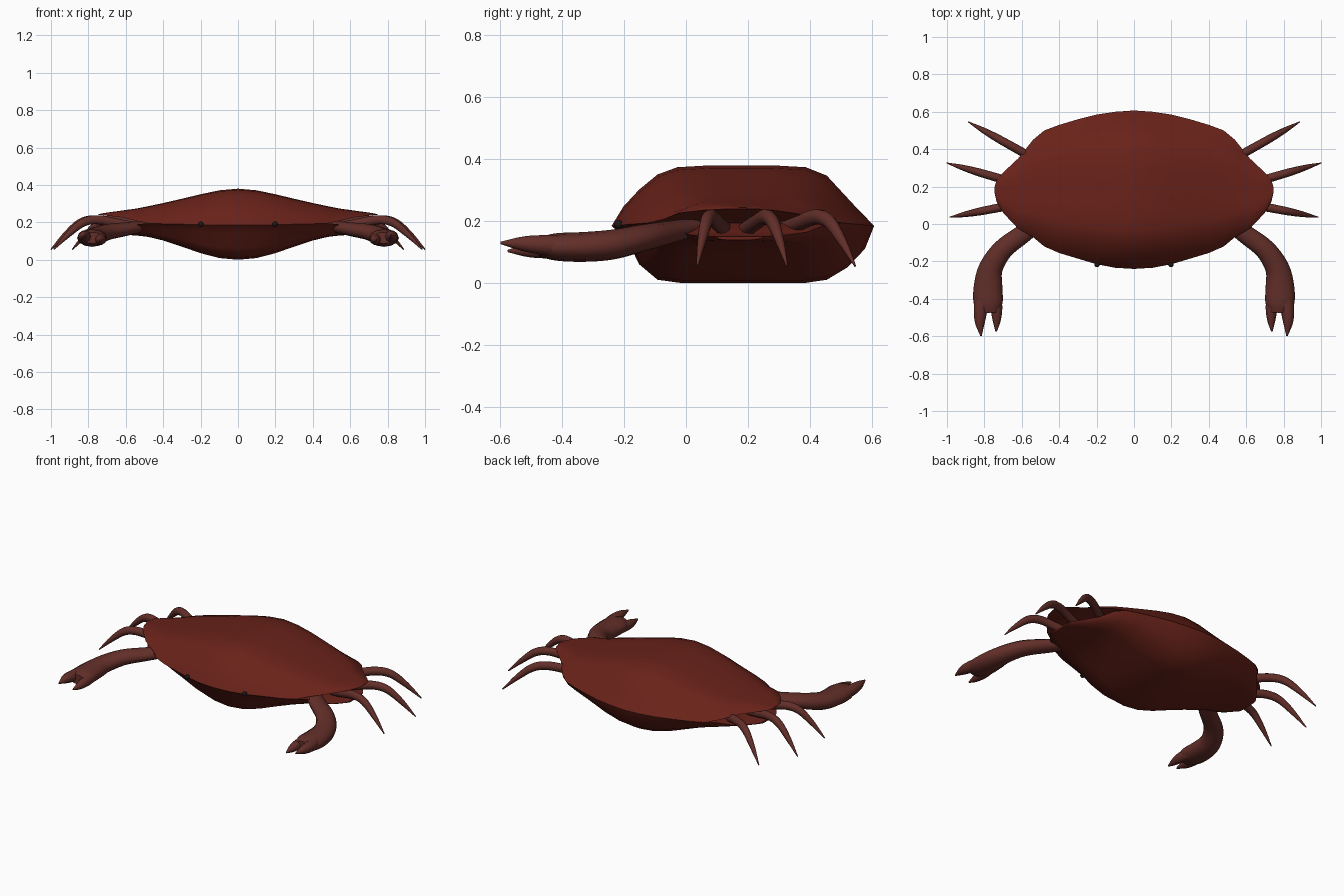
import bpy, bmesh, math
from mathutils import Vector

if "Cube" in bpy.data.objects:
    bpy.data.objects.remove(bpy.data.objects["Cube"])


def material(name, rgb):
    m = bpy.data.materials.new(name)
    m.diffuse_color = (*rgb, 1)
    m.use_nodes = True
    m.node_tree.nodes["Principled BSDF"].inputs["Base Color"].default_value = m.diffuse_color
    return m


SHELL = material("shell_red", (0.14, 0.016, 0.01))
LIMB = material("limb_red", (0.125, 0.028, 0.022))
BLACK = material("eye_black", (0.01, 0.01, 0.01))


def finish(bm, name, mat, angle=40, mirror=False):
    bmesh.ops.recalc_face_normals(bm, faces=bm.faces)
    me = bpy.data.meshes.new(name)
    bm.to_mesh(me)
    bm.free()
    ob = bpy.data.objects.new(name, me)
    bpy.context.collection.objects.link(ob)
    me.materials.append(mat)
    bpy.ops.object.select_all(action='DESELECT')
    ob.select_set(True)
    bpy.context.view_layer.objects.active = ob
    bpy.ops.object.shade_smooth_by_angle(angle=math.radians(angle))
    if mirror:
        ob.modifiers.new("mirror", 'MIRROR')
    return ob


def loft(bm, rings):
    rows = [[bm.verts.new(p) for p in r] for r in rings]
    n = len(rows[0])
    for a, b in zip(rows, rows[1:]):
        for i in range(n):
            j = (i + 1) % n
            bm.faces.new((a[i], a[j], b[j], b[i]))
    bm.faces.new(rows[0])
    bm.faces.new(rows[-1])


def shell(name, profile, stations):
    # sections across the body, mirrored over x = 0
    full = [(-s[0], *s[1:]) for s in reversed(stations[1:])] + stations
    rings = [[(x, yf + t * (yb - yf), zs + f * (zr - zs)) for t, f in profile]
             for x, yf, yb, zs, zr in full]
    bm = bmesh.new()
    loft(bm, rings)
    return finish(bm, name, SHELL, 35)


def tube(bm, path, sides=10, sub=4):
    # path entries: x, y, z, half width, half height
    pts = [Vector(p) for p in path]
    ext = [2 * pts[0] - pts[1]] + pts + [2 * pts[-1] - pts[-2]]
    fine = []
    for i in range(1, len(ext) - 2):
        a, b, c, d = ext[i - 1:i + 3]
        for k in range(sub):
            t = k / sub
            fine.append(0.5 * (2 * b + (c - a) * t + (2 * a - 5 * b + 4 * c - d) * t * t
                               + (3 * b - a - 3 * c + d) * t ** 3))
    fine.append(pts[-1])
    rings = []
    for i, p in enumerate(fine):
        q0, q1 = fine[max(i - 1, 0)], fine[min(i + 1, len(fine) - 1)]
        tan = Vector((q1 - q0)[:3]).normalized()
        side = tan.cross(Vector((0, 0, 1))).normalized()
        up = side.cross(tan)
        w, h = max(p[3], 0.002), max(p[4], 0.002)
        ring = []
        for k in range(sides):
            a = 2 * math.pi * k / sides
            ring.append(Vector(p[:3]) + side * w * math.cos(a) + up * h * math.sin(a))
        rings.append(ring)
    loft(bm, rings)


# upper shell: (depth fraction, height fraction) and (x, front, back, seam z, top z)
shell("upper_shell",
      [(0, 0), (.045, .32), (.105, .60), (.175, .85), (.25, .97), (.37, 1), (.5, 1),
       (.62, 1), (.74, .97), (.82, .83), (.92, .36), (1, 0)],
      [(0, -.24, .607, .185, .38), (.1, -.234, .60, .185, .371), (.2, -.215, .585, .187, .35),
       (.3, -.185, .56, .19, .326), (.4, -.155, .53, .192, .303), (.48, -.12, .50, .195, .286),
       (.54, -.07, .45, .207, .274), (.62, -.025, .35, .226, .263), (.70, .06, .275, .236, .252),
       (.735, .12, .235, .239, .246), (.745, .165, .20, .24, .244)])

# lower shell
shell("lower_shell",
      [(0, 0), (.06, .25), (.105, .67), (.175, .94), (.27, 1), (.5, 1), (.73, 1),
       (.82, .94), (.9, .72), (.965, .4), (1, 0)],
      [(0, -.24, .607, .185, 0), (.1, -.234, .60, .185, .009), (.2, -.215, .585, .187, .035),
       (.3, -.185, .56, .19, .07), (.4, -.155, .53, .192, .103), (.48, -.12, .50, .195, .122),
       (.53, -.075, .455, .19, .128), (.58, -.03, .39, .165, .132), (.64, .02, .32, .155, .136),
       (.69, .09, .25, .15, .14)])

# walking legs: root and tip in plan, arched in height
for name, root, tip in (("front_legs", (.5, .13), (.985, .036)),
                        ("middle_legs", (.5, .18), (1.0, .326)),
                        ("rear_legs", (.42, .285), (.886, .546))):
    path = []
    for t, z, r in ((0, .165, .026), (.3, .195, .026), (.52, .214, .025), (.68, .198, .023),
                    (.84, .135, .016), (1, .055, .003)):
        path.append((root[0] + t * (tip[0] - root[0]), root[1] + t * (tip[1] - root[1]),
                     z, r * .9, r))
    bm = bmesh.new()
    tube(bm, path)
    finish(bm, name, LIMB, 60, True)

# claw arms with palm
bm = bmesh.new()
tube(bm, [(.50, .02, .18, .045, .03), (.59, -.05, .165, .05, .036), (.70, -.135, .147, .055, .043),
          (.765, -.235, .125, .064, .048), (.78, -.33, .117, .076, .048),
          (.78, -.42, .117, .078, .044), (.778, -.475, .117, .055, .03)], 12)
finish(bm, "claw_arms", LIMB, 60, True)

# outer and inner pincers
for name, path in (
        ("outer_pincers", [(.80, -.37, .12, .04, .036), (.818, -.44, .122, .038, .035),
                           (.824, -.52, .127, .028, .026), (.818, -.598, .13, .004, .004)]),
        ("inner_pincers", [(.755, -.37, .113, .04, .036), (.737, -.44, .11, .033, .032),
                           (.734, -.51, .106, .023, .023), (.737, -.575, .104, .004, .004)])):
    bm = bmesh.new()
    tube(bm, path)
    finish(bm, name, LIMB, 60, True)

# eyes
bm = bmesh.new()
bmesh.ops.create_uvsphere(bm, u_segments=12, v_segments=8, radius=.014)
bmesh.ops.translate(bm, verts=bm.verts, vec=(.198, -.217, .19))
finish(bm, "eyes", BLACK, 60, True)
